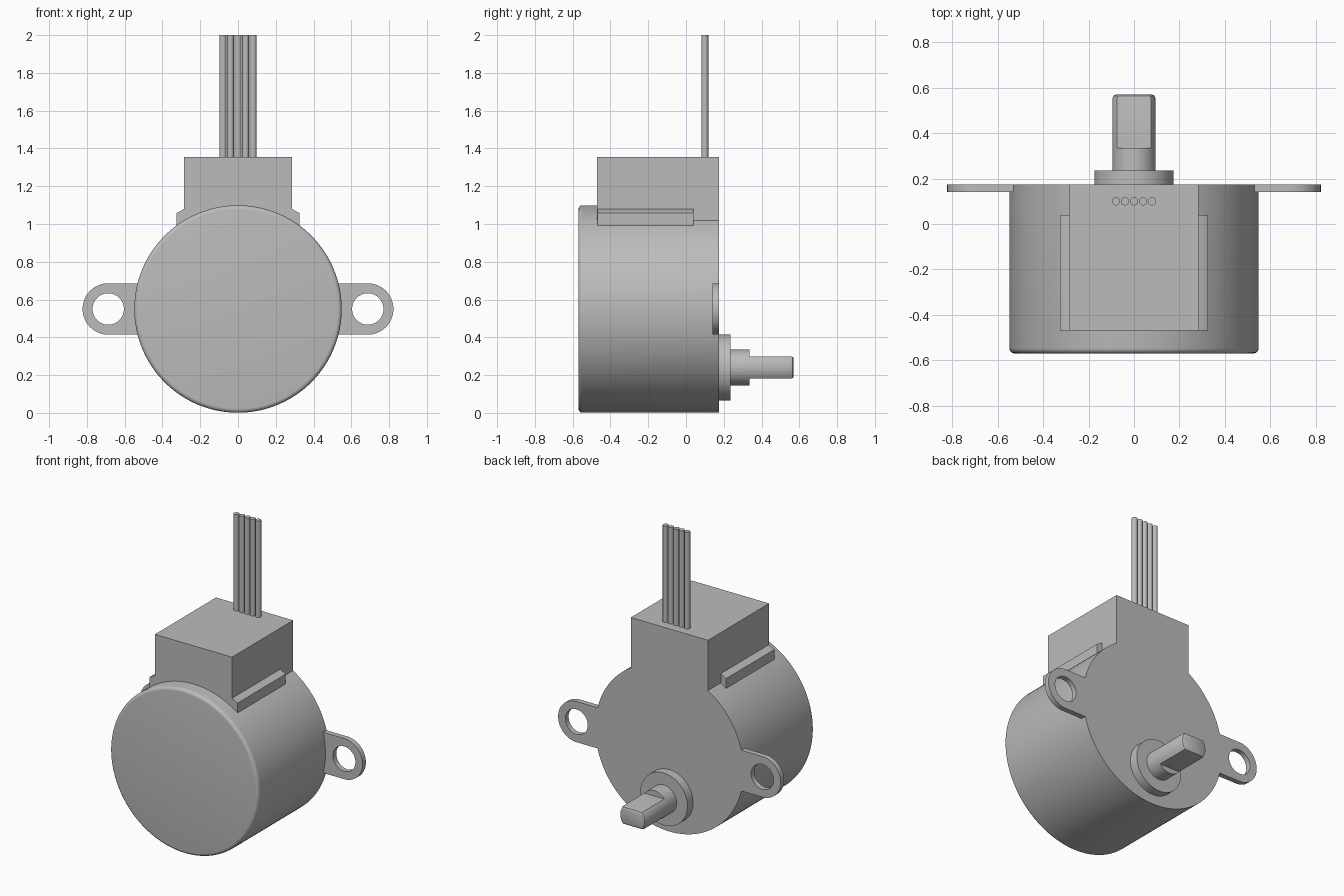
import bpy, bmesh, math

if "Cube" in bpy.data.objects:
    bpy.data.objects.remove(bpy.data.objects["Cube"], do_unlink=True)

grey = bpy.data.materials.new("plain grey")
grey.use_nodes = True
grey.diffuse_color = (0.5, 0.5, 0.5, 1)
grey.node_tree.nodes["Principled BSDF"].inputs["Base Color"].default_value = (0.5, 0.5, 0.5, 1)


def loft(name, rings, closed=False):
    """Skin a list of equal-length point rings; cap the ends unless closed."""
    bm = bmesh.new()
    loops = [[bm.verts.new(p) for p in ring] for ring in rings]
    pairs = list(zip(loops, loops[1:]))
    if closed:
        pairs.append((loops[-1], loops[0]))
    else:
        bm.faces.new(loops[0])
        bm.faces.new(loops[-1])
    n = len(loops[0])
    for a, b in pairs:
        for i in range(n):
            j = (i + 1) % n
            bm.faces.new((a[i], a[j], b[j], b[i]))
    bmesh.ops.recalc_face_normals(bm, faces=bm.faces)
    mesh = bpy.data.meshes.new(name)
    bm.to_mesh(mesh)
    bm.free()
    mesh.materials.append(grey)
    obj = bpy.data.objects.new(name, mesh)
    bpy.context.collection.objects.link(obj)
    bpy.ops.object.select_all(action="DESELECT")
    obj.select_set(True)
    bpy.context.view_layer.objects.active = obj
    bpy.ops.object.shade_smooth_by_angle(angle=math.radians(35))
    return obj


def circle(r, n):
    return [(r * math.cos(math.tau * i / n), r * math.sin(math.tau * i / n)) for i in range(n)]


def at_y(points, y, x=0, z=0):
    return [(x + u, y, z + v) for u, v in points]


def rect(x, z0, z1):
    return [(-x, z0), (x, z0), (x, z1), (-x, z1)]


AXIS, RADIUS, BACK = 0.55, 0.549, 0.175

# Motor can with a rounded front rim
fillet = 0.022
rim = []
for k in range(6):
    a = math.pi / 2 * k / 5
    r = RADIUS - fillet * (1 - math.sin(a))
    rim.append(at_y(circle(r, 128), -0.57 + fillet * (1 - math.cos(a)), z=AXIS))
loft("motor_can", rim + [at_y(circle(RADIUS, 128), BACK, z=AXIS)])

# Wire housing and its side ledges
box = rect(0.285, 0.95, 1.355)
loft("wire_housing", [at_y(box, -0.47), at_y(box, BACK)])
for side, label in ((1, "left"), (-1, "right")):
    ledge = [(0.25, 0.97), (0.325, 0.97), (0.325, 1.058), (0.285, 1.08), (0.25, 1.08)]
    ledge = [(side * x, z) for x, z in ledge]
    loft(label + "_ledge", [at_y(ledge, -0.469), at_y(ledge, 0.04)])

# Mounting ears: round outer end, straight sides running into the can
EAR, HOLE, STEPS = 0.136, 0.083, 72
for side, label in ((1, "left"), (-1, "right")):
    outline = []
    for c, s in circle(1, STEPS):
        t = EAR
        if c < 0:
            reach = EAR * math.sqrt(3)
            t = min(reach / -c, EAR / max(abs(s), 1e-6))
        outline.append((side * t * c, t * s))
    hole = [(side * u, v) for u, v in circle(HOLE, STEPS)]
    rings = [at_y(p, y, side * 0.687, AXIS) for p, y in
             ((outline, 0.14), (outline, BACK), (hole, BACK), (hole, 0.14))]
    loft(label + "_mounting_ear", rings, closed=True)

# Off-centre boss and output shaft
SHAFT_Z, SHAFT_R, FLAT = 0.24, 0.095, 0.059
boss = circle(0.175, 64)
loft("shaft_boss", [at_y(boss, 0.15, z=SHAFT_Z), at_y(boss, 0.235, z=SHAFT_Z)])
collar = circle(SHAFT_R, 48)
loft("shaft_base", [at_y(collar, 0.2, z=SHAFT_Z), at_y(collar, 0.335, z=SHAFT_Z)])

# Double-flat shaft end with a softened tip
limit = math.asin(FLAT / SHAFT_R)


def flatted(inset):
    pts = []
    for start in (0, math.pi):
        for k in range(13):
            a = start - limit + 2 * limit * k / 12
            pts.append(((SHAFT_R - inset) * math.cos(a), SHAFT_R * math.sin(a) * (1 - inset / SHAFT_R)))
    return pts


tip = [at_y(flatted(i), y, z=SHAFT_Z) for i, y in
       ((0, 0.3), (0, 0.553), (0.005, 0.565), (0.015, 0.57))]
loft("shaft_end", tip)

# Five lead wires
for i in range(5):
    wire = [[(0.04 * (i - 2) + u, 0.1 + v, z) for u, v in circle(0.018, 24)] for z in (1.34, 2)]
    loft("lead_wire_%d" % (i + 1), wire)
